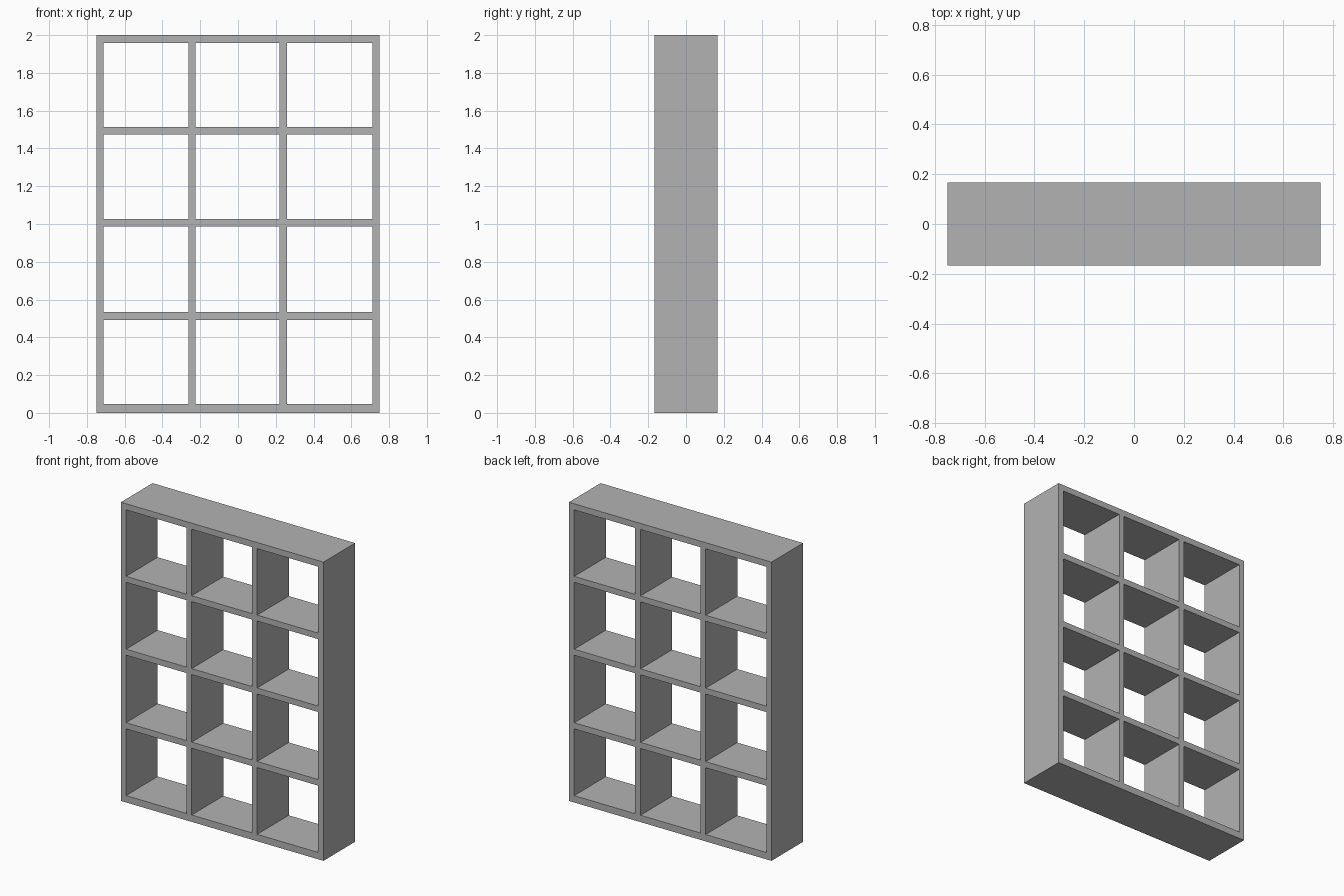
import bpy, bmesh

cube = bpy.data.objects.get("Cube")
if cube:
    bpy.data.objects.remove(cube, do_unlink=True)

DEPTH = 0.334
# Board edges across the width and up the height, in pairs (start, end of each board)
X_EDGES = [-0.75, -0.712, -0.263, -0.226, 0.22, 0.259, 0.711, 0.75]
Z_EDGES = [0, 0.046, 0.493, 0.534, 0.986, 1.026, 1.474, 1.514, 1.959, 2]

grey = bpy.data.materials.new("mid grey")
grey.use_nodes = True
grey.diffuse_color = (0.45, 0.45, 0.45, 1)
grey.node_tree.nodes["Principled BSDF"].inputs["Base Color"].default_value = grey.diffuse_color

# Front lattice: every grid cell except the open compartments
bm = bmesh.new()
grid = [[bm.verts.new((x, -DEPTH / 2, z)) for x in X_EDGES] for z in Z_EDGES]
for row in range(len(Z_EDGES) - 1):
    for col in range(len(X_EDGES) - 1):
        is_opening = row % 2 == 1 and col % 2 == 1
        if not is_opening:
            bm.faces.new((grid[row][col], grid[row][col + 1],
                          grid[row + 1][col + 1], grid[row + 1][col]))

# Extrude the lattice back into a solid, seamless open shelf
back = bmesh.ops.extrude_face_region(bm, geom=bm.faces[:], use_keep_orig=True)
back_verts = [v for v in back["geom"] if isinstance(v, bmesh.types.BMVert)]
bmesh.ops.translate(bm, vec=(0, DEPTH, 0), verts=back_verts)
bmesh.ops.recalc_face_normals(bm, faces=bm.faces[:])

mesh = bpy.data.meshes.new("open_bookshelf")
bm.to_mesh(mesh)
bm.free()
mesh.materials.append(grey)
shelf = bpy.data.objects.new("open_bookshelf", mesh)
bpy.context.collection.objects.link(shelf)
